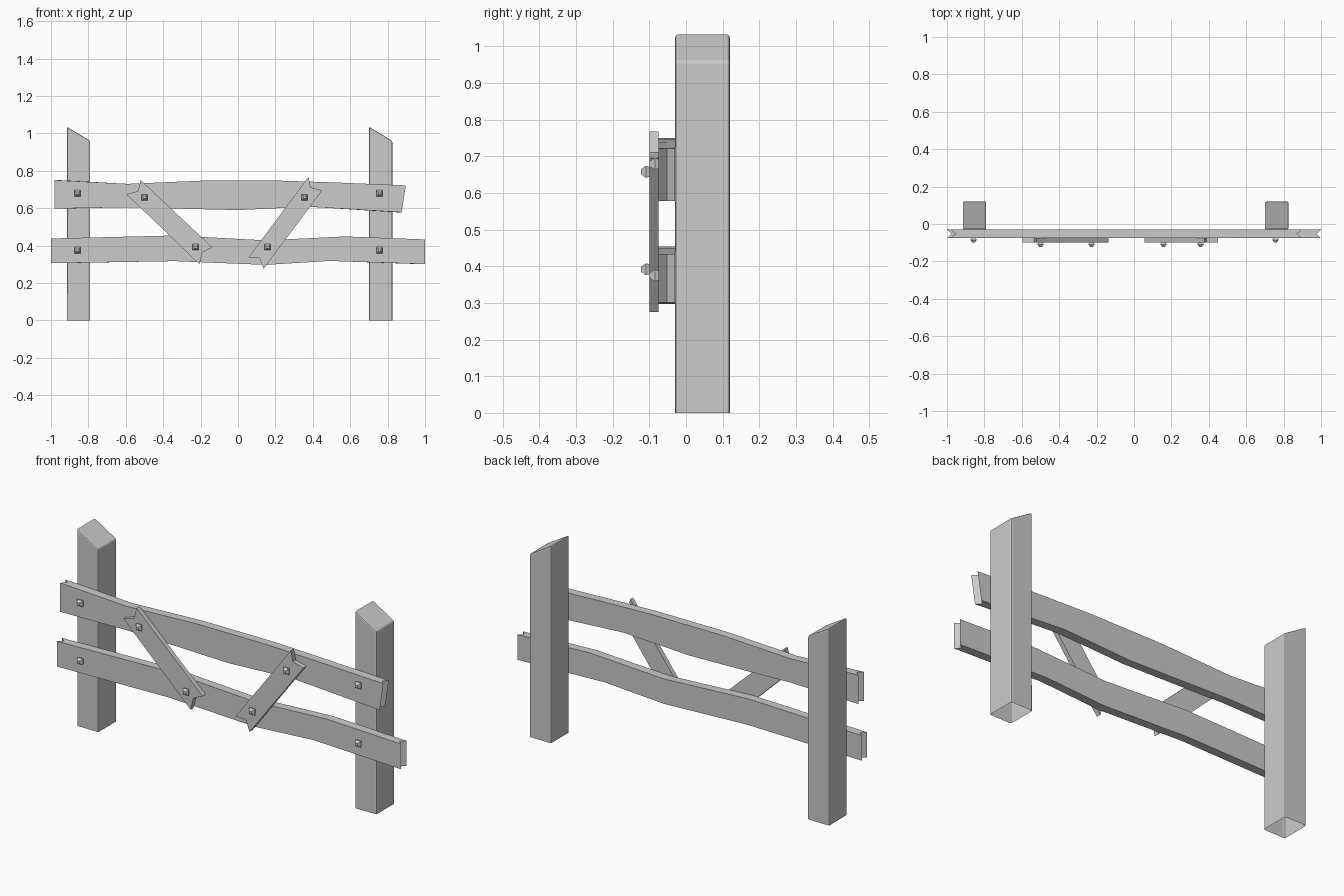
import bpy, bmesh

if "Cube" in bpy.data.objects:
    bpy.data.objects.remove(bpy.data.objects["Cube"])


def loft(name, rings, cap_start=True, cap_end=True, bevel=0.0):
    """Join matching closed rings of points into one mesh object."""
    bm = bmesh.new()
    loops = [[bm.verts.new(p) for p in ring] for ring in rings]
    n = len(loops[0])
    for a, b in zip(loops, loops[1:]):
        for i in range(n):
            j = (i + 1) % n
            bm.faces.new((a[i], a[j], b[j], b[i]))
    if cap_start:
        bm.faces.new(loops[0][::-1])
    if cap_end:
        bm.faces.new(loops[-1])
    bmesh.ops.recalc_face_normals(bm, faces=bm.faces)
    mesh = bpy.data.meshes.new(name)
    bm.to_mesh(mesh)
    bm.free()
    ob = bpy.data.objects.new(name, mesh)
    bpy.context.collection.objects.link(ob)
    if bevel:
        mod = ob.modifiers.new("soft_edges", 'BEVEL')
        mod.width = bevel
        mod.segments = 2
        mod.limit_method = 'ANGLE'
    return ob


# Posts: slanted tops, open undersides
def post(name, x0, x1, y0=-0.03, y1=0.12):
    base = [(x0, y0, 0), (x1, y0, 0), (x1, y1, 0), (x0, y1, 0)]
    top = [(x, y, 1.035 if x == x0 else 0.96) for x, y, _ in base]
    ob = loft(name, [base, top], cap_start=False, bevel=0.007)
    for p in ob.data.polygons:
        p.use_smooth = False


post("left_post", -0.915, -0.79)
post("right_post", 0.70, 0.825)


# Rails: wavy edges, with a groove splitting each end
def rail(name, top, bottom, notch=0.025):
    outline = top + bottom[::-1]
    ends = {top[0]: notch, bottom[0]: notch, top[-1]: -notch, bottom[-1]: -notch}
    front = [(x, -0.075, z) for x, z in outline]
    mid = [(x + ends.get((x, z), 0), -0.0525, z) for x, z in outline]
    back = [(x, -0.03, z) for x, z in outline]
    loft(name, [front, mid, back])


rail("upper_rail",
     [(-0.98, 0.75), (-0.59, 0.73), (-0.195, 0.747), (0.23, 0.747), (0.505, 0.738), (0.897, 0.722)],
     [(-0.98, 0.598), (-0.59, 0.605), (-0.25, 0.596), (0.0, 0.59), (0.38, 0.608), (0.875, 0.578)])
rail("lower_rail",
     [(-1.0, 0.438), (-0.34, 0.454), (0.15, 0.428), (0.57, 0.449), (1.0, 0.433)],
     [(-1.0, 0.306), (-0.34, 0.317), (0.15, 0.297), (0.49, 0.318), (1.0, 0.301)])


# Diagonal braces with V-notched ends
def brace(name, outline):
    loft(name, [[(x, y, z) for x, z in outline] for y in (-0.099, -0.075)])


brace("left_brace", [(-0.52, 0.75), (-0.136, 0.39), (-0.19, 0.365),
                     (-0.206, 0.30), (-0.596, 0.674), (-0.535, 0.692)])
brace("right_brace", [(0.377, 0.768), (0.388, 0.711), (0.45, 0.695),
                      (0.136, 0.275), (0.115, 0.333), (0.056, 0.337)])


# Square-headed bolts
def bolt(name, x, z, y):
    rings = []
    for half, out in ((0.013, 0), (0.0165, 0.010), (0.007, 0.024)):
        rings.append([(x + sx * half, y - out, z + sz * half)
                      for sx, sz in ((-1, -1), (1, -1), (1, 1), (-1, 1))])
    loft(name, rings)


for x in (-0.858, 0.757):
    for z in (0.68, 0.375):
        bolt("rail_bolt", x, z, -0.075)
for x, z in ((-0.50, 0.658), (-0.227, 0.392), (0.356, 0.658), (0.158, 0.392)):
    bolt("brace_bolt", x, z, -0.099)
